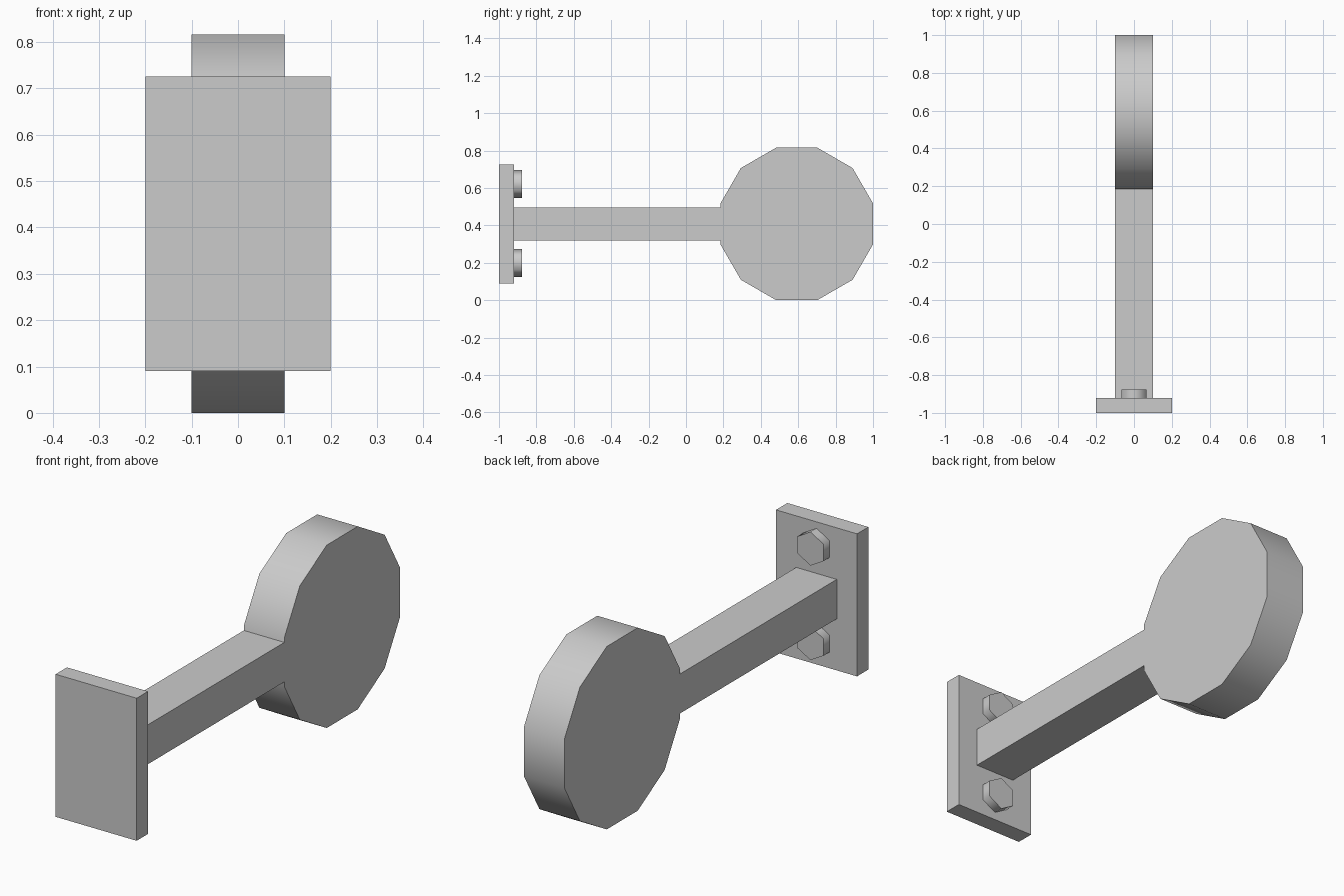
import bpy
from math import radians, cos, pi
from mathutils import Matrix

cube = bpy.data.objects.get("Cube")
if cube:
    bpy.data.objects.remove(cube, do_unlink=True)

GREY = (0.6, 0.6, 0.6, 1.0)
grey = bpy.data.materials.new("plain grey")
grey.use_nodes = True
grey.diffuse_color = GREY
grey.node_tree.nodes["Principled BSDF"].inputs["Base Color"].default_value = GREY


def finish(name):
    obj = bpy.context.object
    obj.name = name
    obj.data.materials.append(grey)
    return obj


def box(name, lo, hi):
    """Box spanning two opposite corners."""
    bpy.ops.mesh.primitive_cube_add(size=1, location=[(a + b) / 2 for a, b in zip(lo, hi)])
    obj = finish(name)
    obj.scale = [b - a for a, b in zip(lo, hi)]
    bpy.ops.object.transform_apply(location=False, rotation=False, scale=True)


def prism(name, sides, radius, depth, location, spin, axis, smooth):
    """Regular prism spun about its own axis, then tipped over a world axis."""
    bpy.ops.mesh.primitive_cylinder_add(vertices=sides, radius=radius, depth=depth,
                                        location=location)
    obj = finish(name)
    tip = Matrix.Rotation(radians(90), 4, axis)
    obj.data.transform(tip @ Matrix.Rotation(radians(spin), 4, 'Z'))
    bpy.ops.object.shade_smooth_by_angle(angle=radians(smooth))


# Twelve-sided disc, standing in the y-z plane with flats at top and bottom
apothem = 0.408
disc_y = 1 - apothem
prism("round_head", 12, apothem / cos(pi / 12), 0.2, (0, disc_y, apothem), 15, 'Y', 35)

# Arm joining the mounting plate to the disc
box("arm", (-0.1, -0.92, 0.32), (0.1, disc_y - apothem, 0.496))

# Mounting plate
box("mounting_plate", (-0.2, -1, 0.09), (0.2, -0.92, 0.726))

# Hexagonal bolt heads behind the plate, above and below the arm
for name, z in (("upper_bolt", 0.622), ("lower_bolt", 0.2)):
    prism(name, 6, 0.075, 0.045, (0, -0.9, z), 0, 'X', 65)
